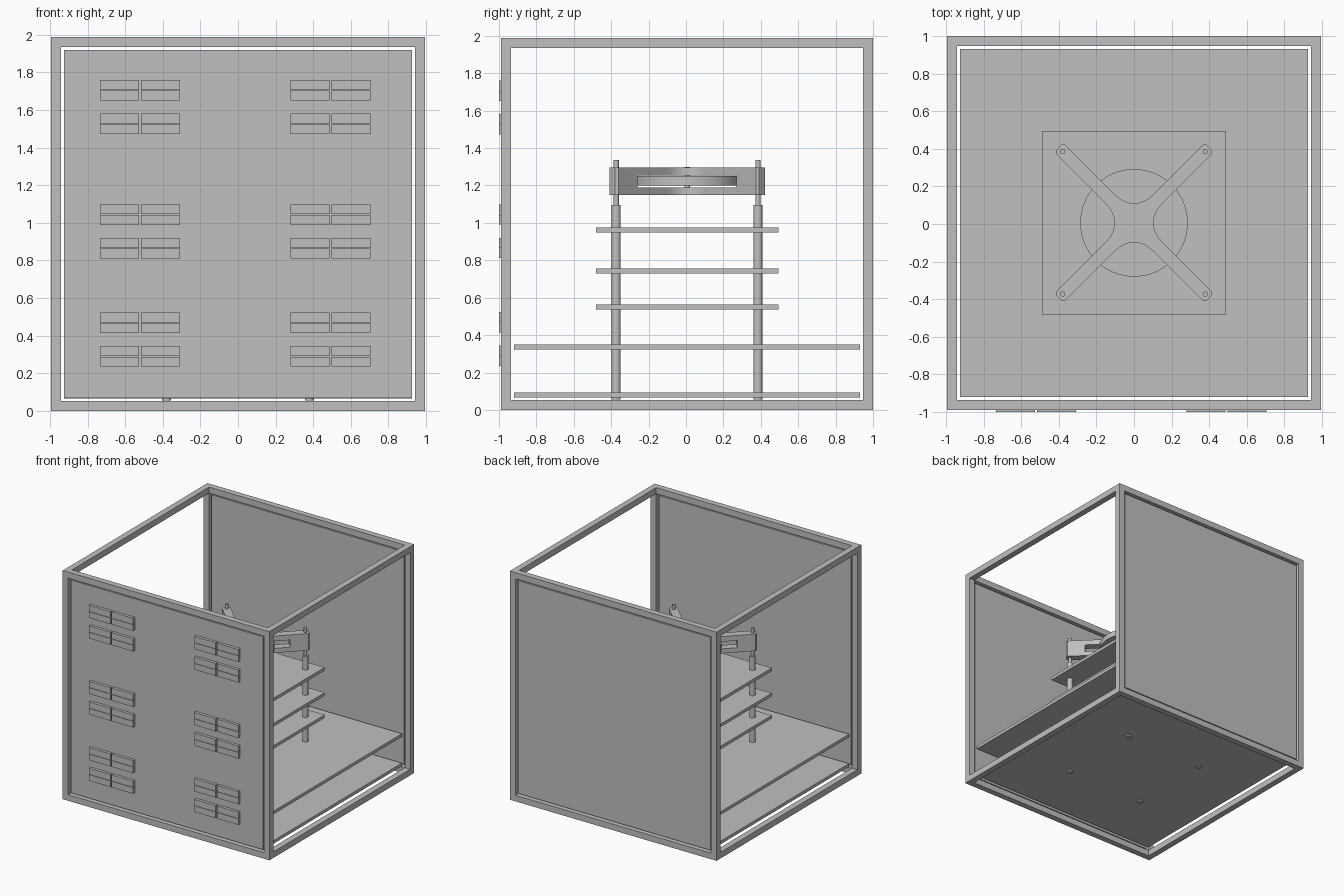
import bpy, bmesh, math
from mathutils import Matrix, Vector

if "Cube" in bpy.data.objects:
    bpy.data.objects.remove(bpy.data.objects["Cube"], do_unlink=True)

CY = 0.006          # middle of the frame in y; the vents stick out in front
H = 0.994           # half size of the frame
BAR = 0.053         # frame bar width
PANEL = 0.925       # half size of panels and large plates
ROD = 0.379         # rod offset from the middle

grey = bpy.data.materials.new("metal_grey")
grey.use_nodes = True
colour = (0.527, 0.527, 0.527, 1)
grey.diffuse_color = colour
grey.node_tree.nodes["Principled BSDF"].inputs["Base Color"].default_value = colour


def make(name, bm, smooth=False):
    bmesh.ops.recalc_face_normals(bm, faces=bm.faces)
    mesh = bpy.data.meshes.new(name)
    bm.to_mesh(mesh)
    bm.free()
    mesh.materials.append(grey)
    ob = bpy.data.objects.new(name, mesh)
    bpy.context.collection.objects.link(ob)
    bpy.ops.object.select_all(action='DESELECT')
    ob.select_set(True)
    bpy.context.view_layer.objects.active = ob
    if smooth:
        bpy.ops.object.shade_smooth_by_angle(angle=math.radians(35))
    return ob


def add_box(bm, lo, hi):
    lo, hi = Vector(lo), Vector(hi)
    m = Matrix.Translation((lo + hi) / 2) @ Matrix.Diagonal((*(hi - lo), 1))
    bmesh.ops.create_cube(bm, size=1, matrix=m)


def box(name, lo, hi):
    bm = bmesh.new()
    add_box(bm, lo, hi)
    return make(name, bm)


def add_cylinder(bm, x, y, r, z0, z1, sides=32):
    bmesh.ops.create_cone(bm, cap_ends=True, segments=sides, radius1=r, radius2=r,
                          depth=z1 - z0, matrix=Matrix.Translation((x, y, (z0 + z1) / 2)))


def plate(name, half, z0, z1):
    return box(name, (-half, CY - half, z0), (half, CY + half, z1))


# Cube frame: four posts with rails between them
bm = bmesh.new()
inner = H - BAR
for a in (-H, inner):
    for b in (-H, inner):
        add_box(bm, (a, CY + b, 0), (a + BAR, CY + b + BAR, 2 * H))
        z = b + H
        add_box(bm, (-inner, CY + a, z), (inner, CY + a + BAR, z + BAR))
        add_box(bm, (a, CY - inner, z), (a + BAR, CY + inner, z + BAR))
make("frame", bm)

# Front and back wall panels, set inside the frame
for name, y in (("front_panel", CY - H + BAR / 2), ("back_panel", CY + H - BAR / 2)):
    box(name, (-PANEL, y - 0.0135, H - PANEL), (PANEL, y + 0.0135, H + PANEL))

# Blocks of vents on the front panel
bm = bmesh.new()
for top in (1.76, 1.099, 0.523):
    for row in (0, 0.056, 0.179, 0.235):
        for left in (-0.733, -0.515, 0.28, 0.498):
            z = top - row
            add_box(bm, (left, -1, z - 0.053), (left + 0.206, -0.97, z))
make("front_vents", bm)

# Large plates and small shelves
plate("bottom_plate", PANEL, 0.067, 0.094)
plate("base_plate", PANEL, 0.323, 0.35)
for name, z in (("lower_shelf", 0.537), ("middle_shelf", 0.73), ("upper_shelf", 0.949)):
    plate(name, 0.488, z, z + 0.027)

# Stepped support rods
for name, sx, sy in (("front_left_rod", 1, -1), ("front_right_rod", -1, -1),
                     ("back_left_rod", 1, 1), ("back_right_rod", -1, 1)):
    bm = bmesh.new()
    add_cylinder(bm, sx * ROD, CY + sy * ROD, 0.024, 0.056, 1.096)
    add_cylinder(bm, sx * ROD, CY + sy * ROD, 0.0135, 1.09, 1.337)
    make(name, bm, smooth=True)

# Four-armed bracket: one arm tip and one curved web, turned four times
W, END, ROUND, FLARE = 0.034, 0.566, 0.012, 0.19
tip = [(FLARE, -W), (END - ROUND, -W), (END, ROUND - W),
       (END, W - ROUND), (END - ROUND, W)]
p0, mid, p1 = Vector((FLARE, W)), Vector((W, W)), Vector((W, FLARE))
web = []
for i in range(12):
    t = i / 12
    web.append(p0 * (1 - t) ** 2 + mid * (2 * t * (1 - t)) + p1 * t * t)
bm = bmesh.new()
verts = []
for k in range(4):
    turn = Matrix.Rotation(math.pi / 4 + k * math.pi / 2, 2)
    for p in tip + web:
        q = turn @ Vector(p)
        verts.append(bm.verts.new((q.x, q.y + CY, 1.15)))
face = bm.faces.new(verts)
new = bmesh.ops.extrude_face_region(bm, geom=[face])["geom"]
bmesh.ops.translate(bm, vec=(0, 0, 0.147),
                    verts=[v for v in new if isinstance(v, bmesh.types.BMVert)])
bracket = make("cross_bracket", bm, smooth=True)

# Slot through the bracket that leaves room for the disc
bm = bmesh.new()
add_cylinder(bm, 0, CY, 0.41, 1.19, 1.252, 64)
cutter = make("slot_cutter", bm)
cutter.hide_render = True
bpy.context.view_layer.objects.active = bracket
slot = bracket.modifiers.new("slot", 'BOOLEAN')
slot.object = cutter
slot.operation = 'DIFFERENCE'
slot.solver = 'EXACT'
bpy.ops.object.modifier_apply(modifier=slot.name)
bpy.data.objects.remove(cutter, do_unlink=True)

# Disc held in the slot and its centre pin
bm = bmesh.new()
add_cylinder(bm, 0, CY, 0.286, 1.2, 1.25, 64)
make("disc", bm, smooth=True)
bm = bmesh.new()
add_cylinder(bm, 0, CY, 0.015, 1.148, 1.3)
make("centre_pin", bm, smooth=True)
